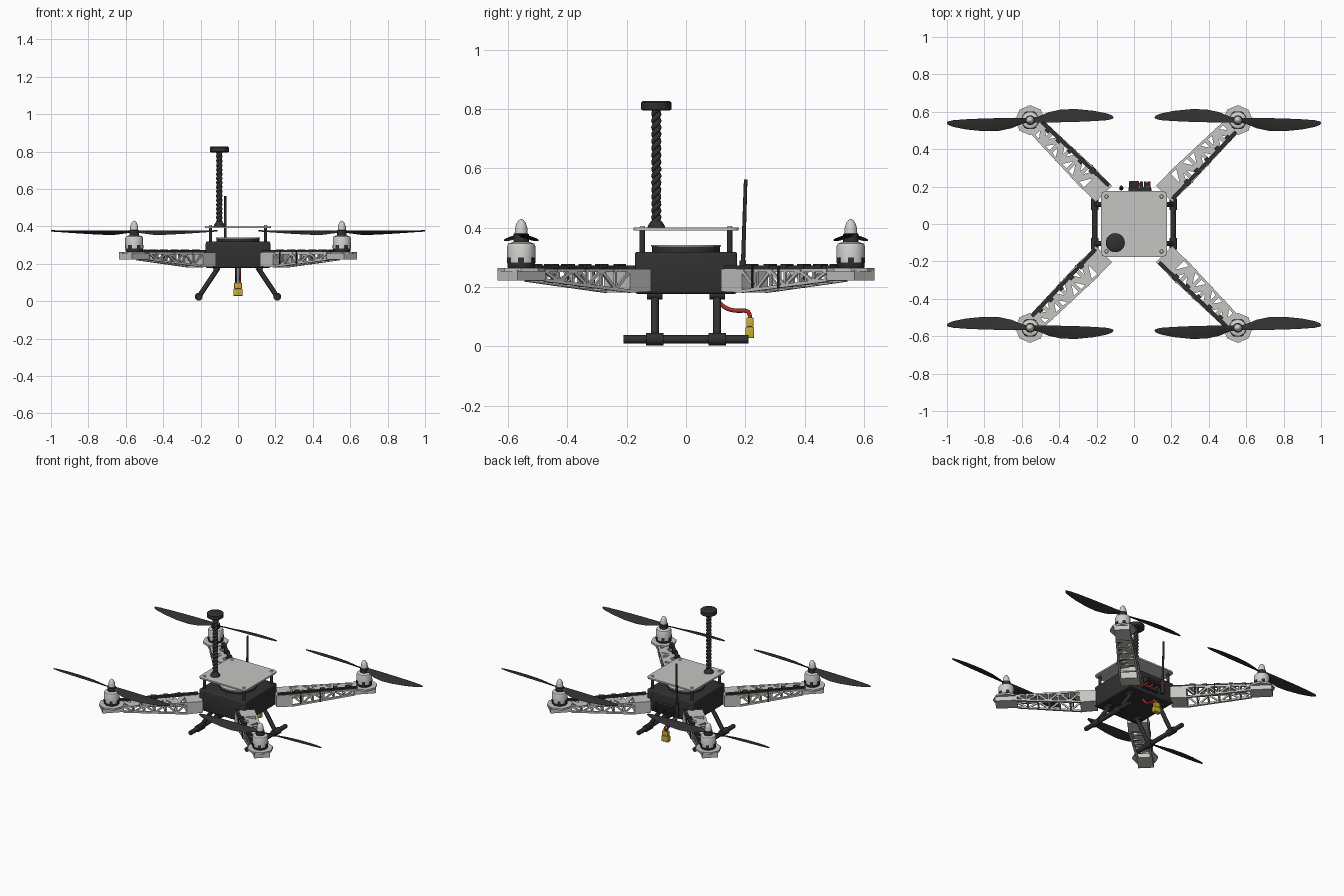
import bpy, bmesh, math
from mathutils import Matrix, Vector

if "Cube" in bpy.data.objects:
    bpy.data.objects.remove(bpy.data.objects["Cube"], do_unlink=True)


def material(name, r, g, b):
    m = bpy.data.materials.new(name)
    m.use_nodes = True
    m.diffuse_color = (r, g, b, 1)
    m.node_tree.nodes["Principled BSDF"].inputs["Base Color"].default_value = (r, g, b, 1)
    return m


LIGHT = material("light grey plastic", 0.56, 0.56, 0.54)
SILVER = material("silver", 0.62, 0.62, 0.6)
BLACK = material("black plastic", 0.03, 0.03, 0.031)
RED = material("red wire", 0.5, 0.025, 0.02)
YELLOW = material("yellow plug", 0.62, 0.42, 0.03)
BLUE = material("dark blue wire", 0.03, 0.035, 0.1)


def finish(bm, name, mat, M=None, smooth=False):
    bmesh.ops.recalc_face_normals(bm, faces=bm.faces[:])
    if M:
        bm.transform(M)
    mesh = bpy.data.meshes.new(name)
    bm.to_mesh(mesh)
    bm.free()
    mesh.materials.append(mat)
    ob = bpy.data.objects.new(name, mesh)
    bpy.context.collection.objects.link(ob)
    if smooth:
        bpy.ops.object.select_all(action='DESELECT')
        ob.select_set(True)
        bpy.context.view_layer.objects.active = ob
        bpy.ops.object.shade_smooth_by_angle(angle=math.radians(40))
    return ob


def add_box(bm, loc, size):
    M = Matrix.Translation(loc) @ Matrix.Diagonal((*size, 1))
    return bmesh.ops.create_cube(bm, size=1, matrix=M)["verts"]


def add_bar(bm, a, b, w, h):
    # rectangular beam from a to b, h being the upright thickness
    a, b = Vector(a), Vector(b)
    d = (b - a).normalized()
    side = Vector((0, 0, 1)).cross(d).normalized()
    up = d.cross(side)
    R = Matrix((d, side, up)).transposed().to_4x4()
    M = Matrix.Translation((a + b) / 2) @ R @ Matrix.Diagonal(((b - a).length, w, h, 1))
    bmesh.ops.create_cube(bm, size=1, matrix=M)


def add_rod(bm, a, b, r, r2=None, seg=16):
    a, b = Vector(a), Vector(b)
    R = (b - a).to_track_quat('Z', 'Y').to_matrix().to_4x4()
    bmesh.ops.create_cone(bm, cap_ends=True, segments=seg, radius1=r,
                          radius2=r if r2 is None else r2, depth=(b - a).length,
                          matrix=Matrix.Translation((a + b) / 2) @ R)


def lathe(bm, profile, seg=24):
    # profile of (radius, height) pairs, closed with end caps
    rings = [[bm.verts.new((r * math.cos(2 * math.pi * i / seg),
                            r * math.sin(2 * math.pi * i / seg), z)) for i in range(seg)]
             for r, z in profile]
    for lo, hi in zip(rings, rings[1:]):
        for i in range(seg):
            j = (i + 1) % seg
            bm.faces.new((lo[i], lo[j], hi[j], hi[i]))
    bm.faces.new(rings[0])
    bm.faces.new(rings[-1])


def wire(name, points, r, mat, kind='NURBS'):
    cu = bpy.data.curves.new(name, 'CURVE')
    cu.dimensions = '3D'
    cu.bevel_depth = r
    cu.bevel_resolution = 2
    cu.use_fill_caps = True
    sp = cu.splines.new(kind)
    sp.points.add(len(points) - 1)
    for p, co in zip(sp.points, points):
        p.co = (*co, 1)
    if kind == 'NURBS':
        sp.use_endpoint_u = True
    cu.materials.append(mat)
    bpy.context.collection.objects.link(bpy.data.objects.new(name, cu))


def slab(name, loc, size, mat, bevel=0.0, upright_only=False):
    bm = bmesh.new()
    add_box(bm, loc, size)
    if bevel:
        edges = [e for e in bm.edges if not upright_only
                 or abs(e.verts[0].co.z - e.verts[1].co.z) > size[2] / 2]
        bmesh.ops.bevel(bm, geom=edges, offset=bevel, segments=3, affect='EDGES', profile=0.5)
    return finish(bm, name, mat, smooth=bool(bevel))


# Central body, round cover and top plate
slab("body", (0, 0, 0.248), (0.345, 0.345, 0.142), BLACK, 0.01)
for name, r, z0, z1, mat in (("cover", 0.115, 0.315, 0.336, BLACK),
                             ("cover_rim", 0.118, 0.336, 0.341, LIGHT)):
    bm = bmesh.new()
    add_rod(bm, (0, 0, z0), (0, 0, z1), r, seg=40)
    finish(bm, name, mat, smooth=True)
slab("top_plate", (0, 0, 0.395), (0.352, 0.352, 0.01), LIGHT, 0.025, True)
posts, screws = bmesh.new(), bmesh.new()
for x in (-0.147, 0.147):
    for y in (-0.147, 0.147):
        add_rod(posts, (x, y, 0.31), (x, y, 0.39), 0.009)
        add_rod(screws, (x, y, 0.4), (x, y, 0.406), 0.01, 0.007)
finish(posts, "standoffs", BLACK, smooth=True)
finish(screws, "plate_screws", SILVER, smooth=True)

# Twisted mast carrying a disc
for phase in (0, math.pi):
    wire("mast_strand", [(-0.1 + 0.008 * math.cos(t * 0.6 + phase),
                          -0.1 + 0.008 * math.sin(t * 0.6 + phase),
                          0.4 + 0.4 * t / 90) for t in range(91)], 0.0095, BLACK, 'POLY')
bm = bmesh.new()
lathe(bm, [(0.03, 0), (0.028, 0.008), (0.018, 0.022), (0.012, 0.028)])
finish(bm, "mast_foot", BLACK, Matrix.Translation((-0.1, -0.1, 0.4)), True)
bm = bmesh.new()
lathe(bm, [(0.046, 0), (0.051, 0.004), (0.051, 0.027), (0.046, 0.031)], 32)
finish(bm, "mast_disc", BLACK, Matrix.Translation((-0.1, -0.1, 0.795)), True)

# Rear antenna, receiver sockets and their leads
bm = bmesh.new()
add_rod(bm, (-0.068, 0.19, 0.2), (-0.068, 0.192, 0.29), 0.011)
add_rod(bm, (-0.068, 0.192, 0.28), (-0.068, 0.201, 0.563), 0.007, 0.006)
finish(bm, "antenna", BLACK, smooth=True)
bm = bmesh.new()
add_box(bm, (0.03, 0.18, 0.225), (0.12, 0.03, 0.06))
for i in range(6):
    add_box(bm, (-0.02 + i * 0.02, 0.207, 0.235), (0.014, 0.04, 0.03))
finish(bm, "receiver_sockets", BLACK)
for i in range(3):
    x = -0.01 + i * 0.04
    wire("receiver_lead", [(x, 0.2, 0.22), (x, 0.225, 0.22), (x + 0.01, 0.225, 0.205),
                           (x + 0.02, 0.17, 0.2)], 0.006, RED)

# Battery leads and plug
for name, x, mat in (("red_lead", 0.009, RED), ("dark_lead", -0.009, BLUE)):
    wire(name, [(x, 0.09, 0.19), (x, 0.105, 0.15), (x, 0.14, 0.12), (x, 0.19, 0.12),
                (x, 0.216, 0.122), (x, 0.216, 0.09)], 0.007, mat)
slab("plug_upper", (0, 0.215, 0.082), (0.042, 0.024, 0.032), YELLOW, 0.004)
slab("plug_lower", (0, 0.215, 0.047), (0.05, 0.029, 0.038), YELLOW, 0.004)

# Landing gear
for s in (-1, 1):
    bm = bmesh.new()
    add_rod(bm, (s * 0.21, -0.21, 0.024), (s * 0.21, 0.21, 0.024), 0.0145)
    for y in (-0.105, 0.105):
        add_rod(bm, (s * 0.21, y - 0.03, 0.024), (s * 0.21, y + 0.03, 0.024), 0.021)
        add_rod(bm, (s * 0.105, y, 0.18), (s * 0.205, y, 0.03), 0.0135)
        add_rod(bm, (s * 0.118, y - 0.026, 0.174), (s * 0.118, y + 0.026, 0.174), 0.015)
    finish(bm, "landing_gear", BLACK, smooth=True)


# Lattice arm, built along +x then turned to each corner
START, END, TOP, BAYS = 0.325, 0.72, 0.256, 6


def bottom(r):
    return 0.186 + 0.038 * (r - START) / (END - START)


def half(r):
    return 0.057 - 0.014 * (r - START) / (END - START)


def lattice(bm):
    for v in add_box(bm, (0.278, 0, 0.221), (0.1, 0.124, 0.08)):
        if v.co.z < 0.2 and v.co.x < 0.25:
            v.co.z += 0.004
    stops = [START + (END - START) * i / BAYS for i in range(BAYS + 1)]
    for s in (-1, 1):
        for z0, z1 in ((TOP, TOP), (bottom(START), bottom(END))):
            add_bar(bm, (START, s * half(START), z0), (END, s * half(END), z1), 0.014, 0.011)
    for i, (a, b) in enumerate(zip(stops, stops[1:])):
        flip = 1 if i % 2 else -1
        add_bar(bm, (a, flip * half(a), TOP), (b, -flip * half(b), TOP), 0.034, 0.008)
        add_bar(bm, (b, -half(b), TOP), (b, half(b), TOP), 0.02, 0.008)
        add_bar(bm, (b, -half(b), bottom(b)), (b, half(b), bottom(b)), 0.009, 0.008)
        for s in (-1, 1):
            za, zb = (bottom(a), TOP) if flip > 0 else (TOP, bottom(b))
            add_bar(bm, (a, s * half(a), za), (b, s * half(b), zb), 0.009, 0.01)
            add_bar(bm, (b, s * half(b), bottom(b)), (b + 0.001, s * half(b), TOP), 0.009, 0.009)
    add_box(bm, (0.785, 0, 0.24), (0.13, 0.096, 0.034))
    add_rod(bm, (0.785, 0, 0.252), (0.785, 0, 0.264), 0.08, seg=8)


# One propeller blade swept from hub to tip: (distance, front edge, chord, drop)
STATIONS = ((0.0, 0.012, 0.024, 0.008), (0.04, 0.012, 0.03, 0.014), (0.1, 0.012, 0.055, 0.022),
            (0.17, 0.011, 0.069, 0.022), (0.25, 0.009, 0.068, 0.018), (0.34, 0.005, 0.055, 0.012),
            (0.41, 0.0, 0.036, 0.007), (0.437, -0.006, 0.02, 0.004), (0.445, -0.011, 0.006, 0.002))


def add_blade(bm, turn):
    rings = []
    for d, edge, chord, drop in STATIONS:
        pts = ((0, 0), (0.35, 0.004), (1, 0), (0.35, -0.004))
        rings.append([bm.verts.new((turn * d, turn * (edge - f * chord),
                                    0.004 - f * drop + dz)) for f, dz in pts])
    for p, q in zip(rings, rings[1:]):
        for i in range(4):
            j = (i + 1) % 4
            bm.faces.new((p[i], p[j], q[j], q[i]))
    bm.faces.new(rings[0])
    bm.faces.new(rings[-1])


for k in range(4):
    ang = math.radians(45 + 90 * k)
    turn = Matrix.Rotation(ang, 4, 'Z')
    bm = bmesh.new()
    lattice(bm)
    finish(bm, "arm", LIGHT, turn)

    # Motor cable and its ties
    bm = bmesh.new()
    add_bar(bm, (0.24, -0.05, 0.266), (0.735, -0.037, 0.266), 0.02, 0.014)
    for r in (0.36, 0.44, 0.52, 0.6, 0.68):
        add_box(bm, (r, -half(r) + 0.012, 0.27), (0.026, 0.034, 0.014))
    for r in (0.38, 0.5):
        add_box(bm, (r, -half(r) - 0.009, 0.235), (0.008, 0.004, 0.075))
    finish(bm, "motor_cable", BLACK, turn)

    # Motor, hub and spinner
    x, y = 0.785 * math.cos(ang), 0.785 * math.sin(ang)
    place = Matrix.Translation((x, y, 0))
    parts = (("motor_base", BLACK, ((0.042, 0.262), (0.047, 0.268), (0.047, 0.282))),
             ("motor_bell", SILVER, ((0.048, 0.282), (0.048, 0.337), (0.044, 0.346), (0.028, 0.352))),
             ("propeller_hub", BLACK, ((0.026, 0.35), (0.026, 0.378), (0.02, 0.382))),
             ("spinner", SILVER, ((0.022, 0.38), (0.021, 0.398), (0.016, 0.415),
                                  (0.009, 0.425), (0.002, 0.43))))
    for name, mat, profile in parts:
        bm = bmesh.new()
        lathe(bm, profile)
        finish(bm, name, mat, place, True)
    bm = bmesh.new()
    for i in range(6):
        spin = Matrix.Rotation(math.pi * i / 3, 4, 'Z')
        bmesh.ops.transform(bm, matrix=spin, verts=add_box(bm, (0.047, 0, 0.29), (0.006, 0.02, 0.018)))
    finish(bm, "motor_slots", BLACK, place)

    # Propeller, mirrored from corner to corner
    bm = bmesh.new()
    for s in (1, -1):
        add_blade(bm, s)
    mirror = Matrix.Diagonal((math.copysign(1, x), math.copysign(1, y), 1, 1))
    finish(bm, "propeller", BLACK, Matrix.Translation((x, y, 0.373)) @ mirror, True)
